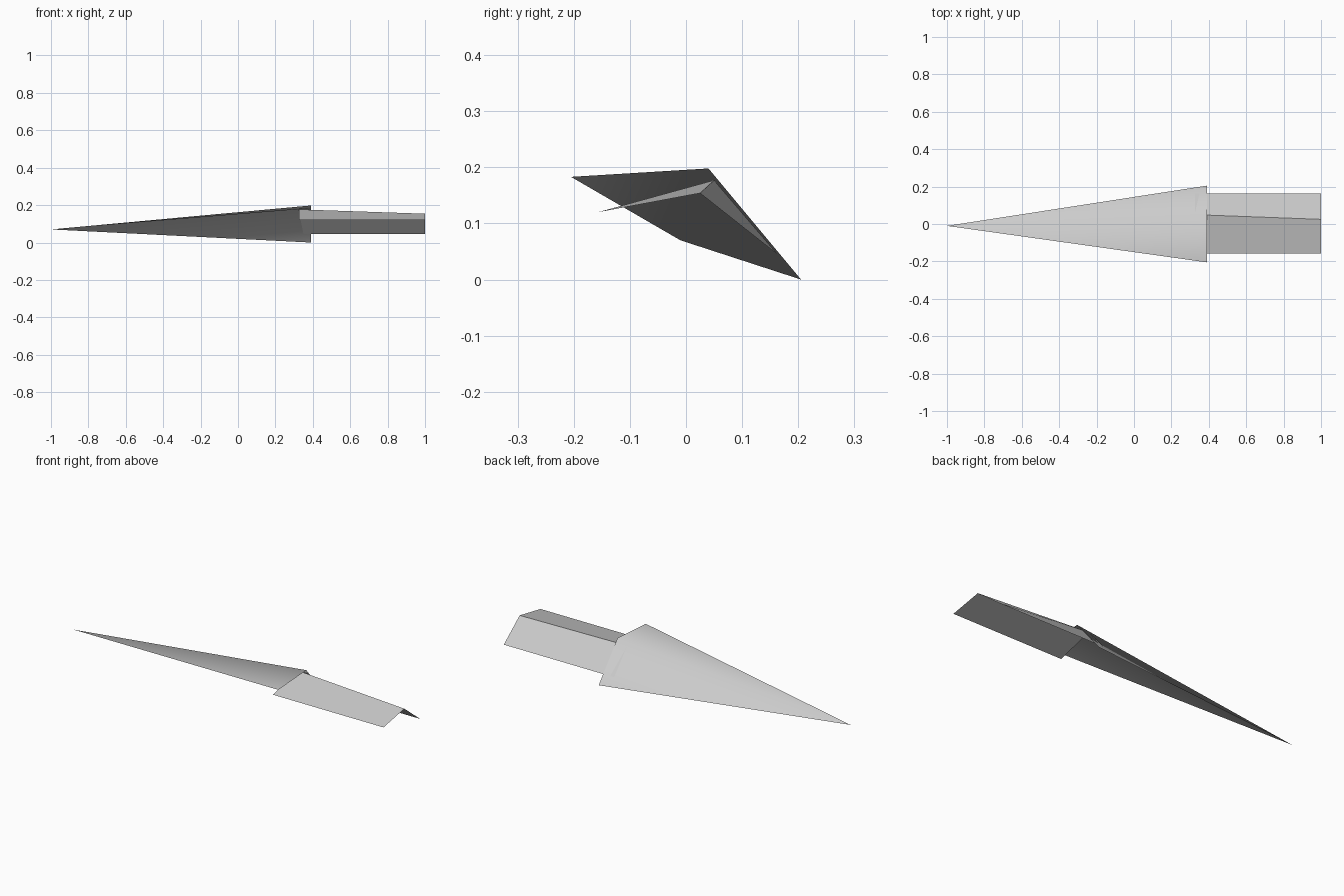
import bpy

cube = bpy.data.objects.get("Cube")
if cube:
    bpy.data.objects.remove(cube, do_unlink=True)

# Single pale grey colour
grey = bpy.data.materials.new("pale_grey")
colour = (0.6, 0.6, 0.6, 1.0)
grey.diffuse_color = colour
grey.use_nodes = True
grey.node_tree.nodes["Principled BSDF"].inputs["Base Color"].default_value = colour


def sheet(name, verts, faces, smooth):
    """Open folded sheet from a few corner points."""
    mesh = bpy.data.meshes.new(name)
    mesh.from_pydata(verts, [], faces)
    mesh.polygons.foreach_set("use_smooth", [smooth] * len(faces))
    mesh.materials.append(grey)
    mesh.update()
    obj = bpy.data.objects.new(name, mesh)
    bpy.context.collection.objects.link(obj)
    return obj


# Pointed head: two triangles folded along the ridge, open underneath
tip = (-1.0, -0.01, 0.07)
base = [(0.39, -0.205, 0.183), (0.39, 0.04, 0.198), (0.39, 0.205, 0.0)]
sheet("pointed_head", [tip] + base, [(0, 1, 2), (0, 2, 3)], True)

# Shaft: folded strip that starts under the head, its ridge dropping to the end
start = [(0.325, -0.157, 0.12), (0.325, 0.05, 0.177), (0.325, 0.163, 0.045)]
end = [(1.0, -0.157, 0.12), (1.0, 0.025, 0.154), (1.0, 0.163, 0.045)]
sheet("folded_shaft", start + end, [(0, 3, 4, 1), (1, 4, 5, 2)], False)
